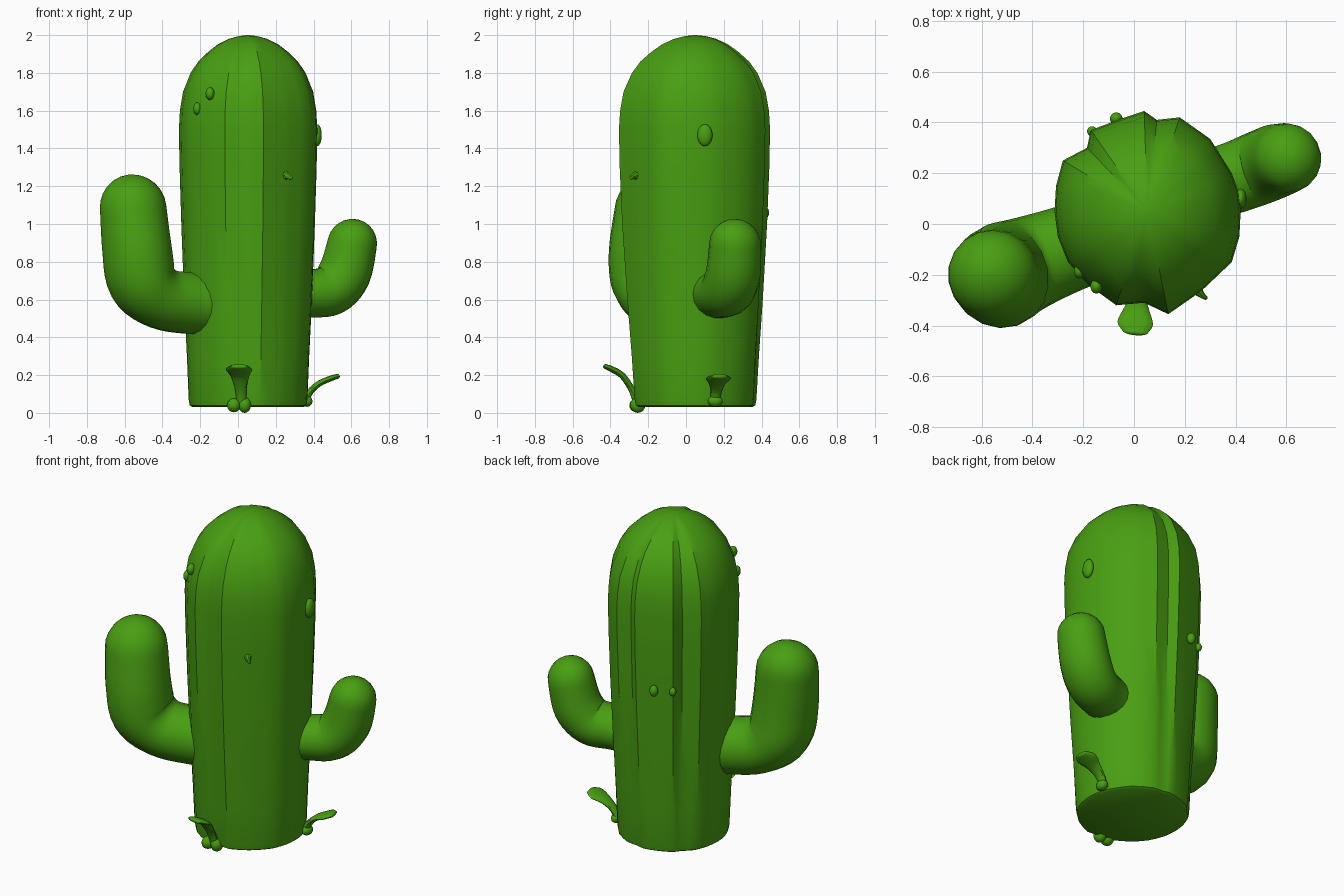
import bpy, bmesh, math
from mathutils import Vector

if "Cube" in bpy.data.objects:
    bpy.data.objects.remove(bpy.data.objects["Cube"])

green = bpy.data.materials.new("cactus green")
green.diffuse_color = (0.066, 0.345, 0.006, 1)
green.use_nodes = True
green.node_tree.nodes["Principled BSDF"].inputs["Base Color"].default_value = green.diffuse_color


def loft(name, rings, angle=35):
    """Skin a list of closed rings and cap both ends."""
    bm = bmesh.new()
    loops = [[bm.verts.new(p) for p in ring] for ring in rings]
    n = len(loops[0])
    for a, b in zip(loops, loops[1:]):
        for i in range(n):
            j = (i + 1) % n
            bm.faces.new((a[i], a[j], b[j], b[i]))
    bm.faces.new(loops[0][::-1])
    bm.faces.new(loops[-1])
    bmesh.ops.recalc_face_normals(bm, faces=bm.faces)
    return finish(name, bm, angle)


def finish(name, bm, angle=35):
    me = bpy.data.meshes.new(name)
    bm.to_mesh(me)
    bm.free()
    me.materials.append(green)
    ob = bpy.data.objects.new(name, me)
    bpy.context.collection.objects.link(ob)
    bpy.ops.object.select_all(action='DESELECT')
    ob.select_set(True)
    bpy.context.view_layer.objects.active = ob
    bpy.ops.object.shade_smooth_by_angle(angle=math.radians(angle))
    return ob


def spline(points, steps):
    """Catmull-Rom curve through points of any dimension."""
    p = [points[0]] + points + [points[-1]]
    out = []
    for k in range(1, len(p) - 2):
        for s in range(steps):
            t = s / steps
            out.append([0.5 * (2 * b + (c - a) * t + (2 * a - 5 * b + 4 * c - d) * t * t
                               + (3 * b - a - 3 * c + d) * t ** 3)
                        for a, b, c, d in zip(*p[k - 1:k + 3])])
    return out + [list(points[-1])]


def tube(name, points, steps=5, sides=16):
    """Round-tipped tube; each point is x, y, z, half width, half thickness."""
    pts = spline(points, steps)
    run = Vector(pts[-1][:3]) - Vector(pts[0][:3])
    side = Vector((-run.y, run.x, 0)).normalized()
    rings = []

    def ring(c, tangent, w, t):
        up = side.cross(tangent).normalized()
        rings.append([c + side * w * math.cos(math.tau * i / sides)
                      + up * t * math.sin(math.tau * i / sides) for i in range(sides)])

    for k, q in enumerate(pts):
        a, b = pts[max(k - 1, 0)], pts[min(k + 1, len(pts) - 1)]
        tangent = (Vector(b[:3]) - Vector(a[:3])).normalized()
        ring(Vector(q[:3]), tangent, q[3], q[4])
    # domed tip
    w, t = pts[-1][3:]
    for k in range(1, 7):
        f = k / 6 * math.radians(87)
        ring(Vector(pts[-1][:3]) + tangent * min(w, t) * math.sin(f), tangent,
             w * math.cos(f), t * math.cos(f))
    return loft(name, rings)


def ball(name, loc, size):
    bm = bmesh.new()
    bmesh.ops.create_uvsphere(bm, u_segments=14, v_segments=9, radius=1)
    for v in bm.verts:
        v.co = Vector(loc) + Vector([a * s for a, s in zip(v.co, size)])
    return finish(name, bm, 60)


# ribbed trunk: irregular cross-section scaled along a domed profile
section = [(.42, .05), (.415, -.05), (.385, -.15), (.28, -.25), (.25, -.275), (.135, -.355),
           (.04, -.31), (-.07, -.32), (-.18, -.24), (-.26, -.15), (-.30, -.05), (-.313, .05),
           (-.307, .15), (-.28, .25), (-.185, .30), (-.17, .37), (-.05, .415), (.04, .445),
           (.09, .41), (.18, .42), (.30, .335), (.385, .20), (.41, .13)]
profile = [(.03, .80), (.04, .845), (.07, .86), (.3, .885), (.6, .925), (1.0, .965), (1.3, .99),
           (1.5, 1), (1.6, .985), (1.7, .94), (1.8, .83), (1.86, .72), (1.91, .58),
           (1.95, .44), (1.98, .28), (1.995, .13), (2.0, .02)]
centre = Vector((.053, .05))
outline = []
for k, p in enumerate(section):
    a, b = Vector(p), Vector(section[(k + 1) % len(section)])
    outline += [a - centre, (a + b) / 2 - centre]
rings = []
for z, s in profile:
    ribs = min(1, .3 + .7 * z / 1.1)
    rings.append([Vector((*(centre + s * (d * ribs + d.normalized() * .365 * (1 - ribs))), z))
                  for d in outline])
loft("trunk", rings, 32)

# arms
tube("left_arm", [(-.06, -.03, .57, .17, .16), (-.24, -.09, .58, .17, .165),
                  (-.40, -.15, .605, .185, .165), (-.505, -.195, .70, .205, .185),
                  (-.535, -.21, .87, .20, .185), (-.555, -.20, 1.085, .178, .178)], 5, 18)
tube("right_arm", [(.20, .13, .62, .14, .13), (.37, .175, .63, .14, .128),
                   (.49, .22, .65, .145, .135), (.565, .25, .74, .145, .14),
                   (.605, .26, .895, .137, .132)], 5, 18)

# leaf sprouts at the foot, with little buds
tube("front_sprout", [(.02, -.255, .05, .028, .025), (.015, -.285, .12, .03, .018),
                      (.01, -.335, .195, .05, .017), (.005, -.39, .23, .07, .016),
                      (.005, -.425, .245, .05, .013)], 4, 12)
tube("right_sprout", [(.35, .155, .05, .025, .025), (.38, .16, .11, .03, .018),
                      (.43, .165, .155, .045, .016), (.49, .172, .182, .068, .015),
                      (.525, .176, .193, .045, .013)], 4, 12)
ball("front_bud_left", (-.022, -.26, .04), (.037, .04, .037))
ball("front_bud_right", (.035, -.255, .042), (.035, .04, .042))
ball("right_bud", (.365, .155, .062), (.03, .04, .03))

# small nubs on the trunk
nubs = [((-.215, -.185, 1.61), (.022, .03, .034)), ((-.148, -.245, 1.69), (.024, .03, .034)),
        ((.42, .10, 1.47), (.024, .04, .058)), ((-.07, .415, 1.06), (.025, .025, .034)),
        ((-.165, .365, 1.06), (.02, .02, .025))]
for k, (loc, size) in enumerate(nubs):
    ball(f"nub_{k + 1}", loc, size)
tube("thorn", [(.235, -.24, 1.26, .03, .035), (.262, -.275, 1.255, .015, .018),
               (.28, -.29, 1.245, .009, .012)], 3, 8)
